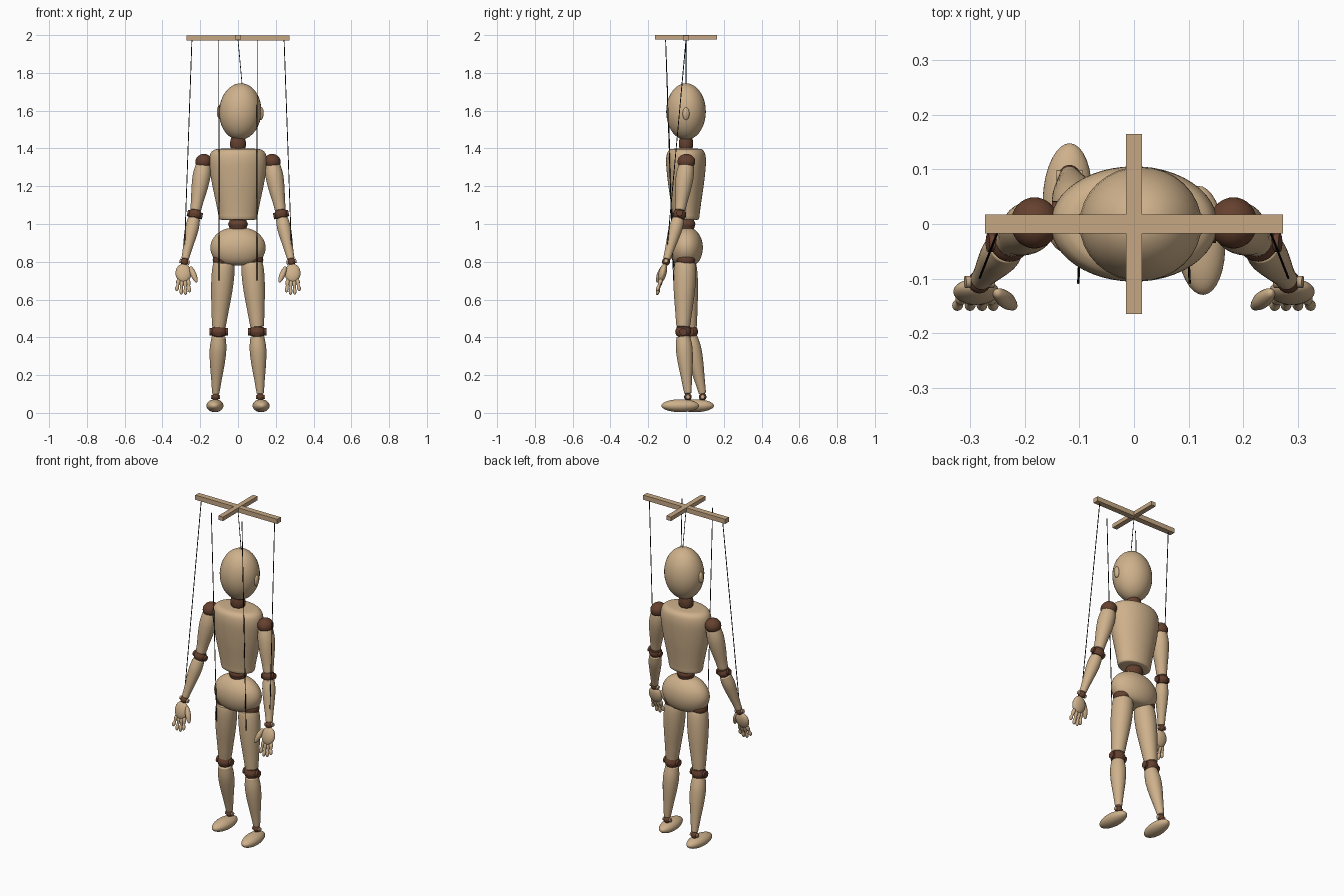
import bpy, bmesh, math
from mathutils import Vector, Matrix

if "Cube" in bpy.data.objects:
    bpy.data.objects.remove(bpy.data.objects["Cube"])

def material(name, rgb):
    m = bpy.data.materials.new(name)
    m.diffuse_color = (*rgb, 1)
    m.use_nodes = True
    m.node_tree.nodes["Principled BSDF"].inputs["Base Color"].default_value = m.diffuse_color
    return m

WOOD = material("pale_wood", (0.62, 0.44, 0.26))
BAR = material("bar_wood", (0.57, 0.39, 0.23))
DARK = material("dark_joint_wood", (0.13, 0.052, 0.028))
CORD = material("black_cord", (0.012, 0.011, 0.01))

def finish(name, bm, mat, matrix, smooth=True):
    bmesh.ops.transform(bm, matrix=matrix, verts=bm.verts)
    bmesh.ops.recalc_face_normals(bm, faces=bm.faces)
    for f in bm.faces:
        f.smooth = smooth
    for e in bm.edges:
        if len(e.link_faces) == 2 and e.calc_face_angle(0) > 0.7:
            e.smooth = False
    me = bpy.data.meshes.new(name)
    bm.to_mesh(me)
    bm.free()
    me.materials.append(mat)
    ob = bpy.data.objects.new(name, me)
    bpy.context.collection.objects.link(ob)
    return ob

def frame(a, b):
    """Matrix taking local z 0..1 onto the segment a-b, keeping x and y unscaled."""
    a, d = Vector(a), Vector(b) - Vector(a)
    up = Vector((0, 0, 1)) if d.z >= 0 else Vector((0, 0, -1))
    q = up.rotation_difference(d)
    s = Matrix.Diagonal((1, 1, d.length * up.z, 1))
    return Matrix.Translation(a) @ q.to_matrix().to_4x4() @ s

def curve_points(pts, steps=4):
    """Smooth curve through the profile points."""
    p = [Vector(v) for v in pts]
    p = [p[0]] + p + [p[-1]]
    out = []
    for i in range(1, len(p) - 2):
        for k in range(steps):
            t = k / steps
            out.append(0.5 * (2 * p[i] + (p[i+1] - p[i-1]) * t
                       + (2 * p[i-1] - 5 * p[i] + 4 * p[i+1] - p[i+2]) * t * t
                       + (3 * p[i] - p[i-1] - 3 * p[i+1] + p[i+2]) * t ** 3))
    return out + [p[-1]]

def turned(name, a, b, profile, mat, flat=1.0, n=32, curved=True):
    """Turned part along a-b; the profile lists (position, radius)."""
    pts = curve_points(profile) if curved else [Vector(v) for v in profile]
    bm = bmesh.new()
    rings = []
    for t, r in pts:
        r = max(r, 0.0005)
        rings.append([bm.verts.new((r * math.cos(2 * math.pi * i / n),
                                    r * flat * math.sin(2 * math.pi * i / n), t)) for i in range(n)])
    for lo, hi in zip(rings, rings[1:]):
        for i in range(n):
            bm.faces.new((lo[i], lo[(i+1) % n], hi[(i+1) % n], hi[i]))
    bm.faces.new(rings[0])
    bm.faces.new(rings[-1])
    return finish(name, bm, mat, frame(a, b))

def ball(name, centre, size, mat, rot=Matrix.Identity(4)):
    bm = bmesh.new()
    bmesh.ops.create_uvsphere(bm, u_segments=32, v_segments=18, radius=1)
    return finish(name, bm, mat, Matrix.Translation(centre) @ rot @ Matrix.Diagonal((*size, 1)))

def box(name, centre, size, mat):
    bm = bmesh.new()
    bmesh.ops.create_cube(bm, size=1)
    return finish(name, bm, mat, Matrix.Translation(centre) @ Matrix.Diagonal((*size, 1)), False)

def rod(name, a, b, r, mat, n=20):
    return turned(name, a, b, [(0, r), (1, r)], mat, n=n, curved=False)

def hinge(name, c, axis, r, half, pin, pin_mat=DARK):
    """Ball joint with a cross pin."""
    c, axis = Vector(c), Vector(axis).normalized()
    ball(name, c, (r, r, r), DARK)
    rod(name + "_pin", c - axis * half, c + axis * half, pin, pin_mat)

# control bars
box("cross_bar", (0, 0, 1.985), (0.546, 0.034, 0.028), BAR)
box("long_bar", (0, 0, 1.988), (0.03, 0.33, 0.024), BAR)

# head with ears, leaning slightly to one side
lean = Matrix.Rotation(math.radians(3), 4, 'Y')
head_c = Vector((0.012, 0, 1.595))
ball("head", head_c, (0.112, 0.105, 0.15), WOOD, lean)
for s, side in ((-1, "left"), (1, "right")):
    ball(side + "_ear", head_c + lean @ Vector((s * 0.112, 0, -0.005)), (0.012, 0.018, 0.033), WOOD, lean)

# neck, torso, waist and pelvis
Z0, Z1 = (0, 0, 0), (0, 0, 1)
turned("neck", Z0, Z1, [(1.38, 0.03), (1.395, 0.035), (1.41, 0.041), (1.43, 0.042), (1.45, 0.038), (1.47, 0.03)], DARK, 0.9)
turned("torso", Z0, Z1, [(1.02, 0), (1.022, 0.085), (1.032, 0.101), (1.06, 0.106), (1.12, 0.118), (1.2, 0.135),
       (1.27, 0.147), (1.33, 0.153), (1.37, 0.147), (1.39, 0.13), (1.398, 0.10), (1.4, 0)], WOOD, 0.69, 48)
turned("waist", Z0, Z1, [(0.96, 0.04), (0.98, 0.046), (1.0, 0.052), (1.015, 0.046), (1.03, 0.04)], DARK, 0.95)
turned("pelvis", Z0, Z1, [(0.78, 0), (0.785, 0.075), (0.805, 0.115), (0.84, 0.139), (0.88, 0.146), (0.92, 0.134),
       (0.955, 0.102), (0.975, 0.06), (0.98, 0)], WOOD, 0.61, 48)

# legs: one foot is a step ahead of the other
for s, side, knee_y, ankle_y, foot_y in ((-1, "left", 0.022, 0.088, 0.048), (1, "right", -0.015, 0.01, -0.03)):
    hip = Vector((s * 0.085, 0, 0.81))
    knee = Vector((s * 0.102, knee_y, 0.43))
    ankle = Vector((s * 0.118, ankle_y, 0.085))
    ball(side + "_hip", hip, (0.049, 0.049, 0.042), DARK)
    turned(side + "_thigh", (s * 0.074, -0.004, 0.8), knee + Vector((0, 0, 0.022)),
           [(0, 0), (0.01, 0.045), (0.04, 0.056), (0.2, 0.06), (0.45, 0.056), (0.75, 0.045),
            (0.96, 0.037), (0.99, 0.032), (1, 0)], WOOD)
    hinge(side + "_knee", knee, (1, 0, 0), 0.036, 0.048, 0.02)
    turned(side + "_knee_band", knee - Vector((0, 0, 0.024)), knee + Vector((0, 0, 0.024)),
           [(0, 0.034), (0.5, 0.042), (1, 0.034)], DARK)
    turned(side + "_shin", knee - Vector((0, 0, 0.022)), ankle + Vector((0, 0, 0.015)),
           [(0, 0), (0.01, 0.032), (0.05, 0.038), (0.22, 0.044), (0.45, 0.04), (0.75, 0.028),
            (0.96, 0.02), (0.99, 0.017), (1, 0)], WOOD)
    hinge(side + "_ankle", ankle, (1, 0, 0), 0.02, 0.024, 0.011, BAR)
    ball(side + "_foot", (s * 0.122, foot_y, 0.038), (0.045, 0.1, 0.034), WOOD,
         Matrix.Rotation(s * math.radians(3), 4, 'Z'))

# arms and hands
for s, side in ((-1, "left"), (1, "right")):
    shoulder = Vector((s * 0.182, 0.002, 1.33))
    elbow = Vector((s * 0.228, -0.034, 1.05))
    wrist = Vector((s * 0.283, -0.106, 0.8))
    ball(side + "_shoulder", shoulder, (0.044, 0.047, 0.041), DARK, Matrix.Rotation(s * 0.3, 4, 'Y'))
    turned(side + "_upper_arm", shoulder + Vector((0, 0, -0.015)), elbow + Vector((-s * 0.003, 0.002, 0.02)),
           [(0, 0), (0.01, 0.034), (0.06, 0.042), (0.25, 0.047), (0.5, 0.043), (0.8, 0.033),
            (0.96, 0.029), (0.99, 0.025), (1, 0)], WOOD)
    down = (wrist - elbow).normalized()
    across = Vector((1, 0, -down.x / down.z)).normalized()
    hinge(side + "_elbow", elbow, across, 0.031, 0.041, 0.017)
    turned(side + "_elbow_band", elbow - down * 0.02, elbow + down * 0.02,
           [(0, 0.029), (0.5, 0.036), (1, 0.029)], DARK)
    turned(side + "_forearm", elbow + down * 0.02, wrist - down * 0.012,
           [(0, 0), (0.01, 0.028), (0.06, 0.033), (0.25, 0.036), (0.5, 0.031), (0.8, 0.023),
            (0.96, 0.02), (0.99, 0.017), (1, 0)], WOOD)
    hinge(side + "_wrist", wrist, across, 0.021, 0.027, 0.011, BAR)
    ball(side + "_palm", (s * 0.289, -0.124, 0.74), (0.042, 0.021, 0.051), WOOD, Matrix.Rotation(-0.25, 4, 'X'))
    # jointed fingers fanning out
    for i, (x0, x1, tip_z) in enumerate(((0.265, 0.256, 0.638), (0.28, 0.278, 0.624),
                                         (0.297, 0.301, 0.626), (0.312, 0.326, 0.645))):
        turned(f"{side}_finger_{i + 1}", (s * x0, -0.13, 0.712), (s * x1, -0.154, tip_z),
               [(0, 0), (0.08, 0.008), (0.3, 0.011), (0.55, 0.007), (0.78, 0.01), (0.95, 0.006), (1, 0)], WOOD, n=16)
    turned(side + "_thumb", (s * 0.253, -0.124, 0.775), (s * 0.218, -0.153, 0.69),
           [(0, 0), (0.06, 0.008), (0.3, 0.014), (0.6, 0.015), (0.92, 0.008), (1, 0)], WOOD, n=16)

# strings from the bars to head, hands and knees
rod("head_string", (0, 0, 1.975), (0.022, 0, 1.735), 0.0018, CORD, 8)
for s, side, end in ((-1, "left", (-0.1, -0.06, 0.7)), (1, "right", (0.1, -0.066, 0.7))):
    rod(side + "_hand_string", (s * 0.244, 0, 1.975), (s * 0.283, -0.1, 0.87), 0.0022, CORD, 8)
    rod(side + "_leg_string", (s * 0.102, -0.108, 1.975), end, 0.0022, CORD, 8)
